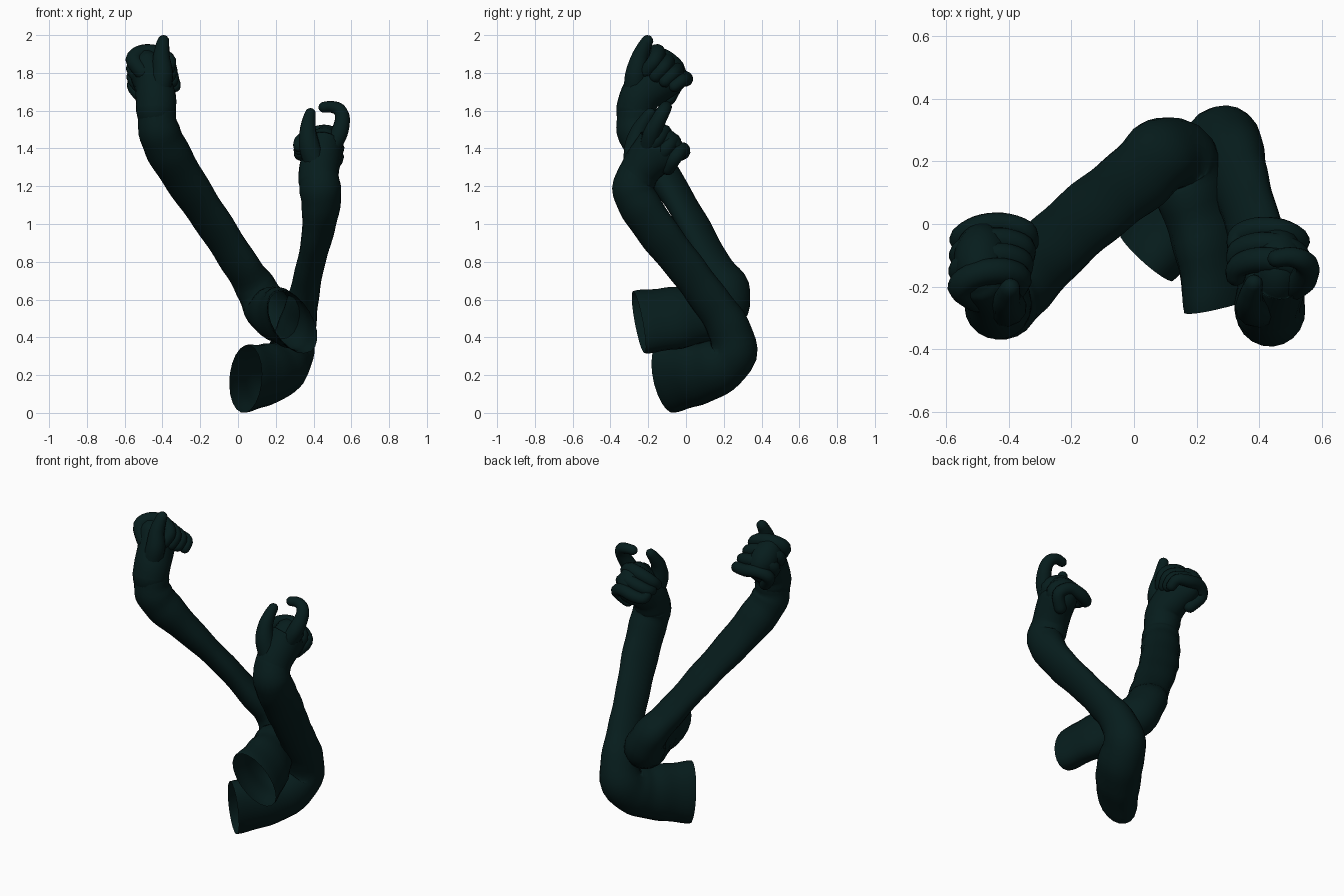
import bpy, bmesh, math
from mathutils import Vector

if "Cube" in bpy.data.objects:
    bpy.data.objects.remove(bpy.data.objects["Cube"])

cloth = bpy.data.materials.new("dark teal cloth")
cloth.use_nodes = True
COLOUR = (0.002, 0.012, 0.012, 1)
cloth.diffuse_color = COLOUR
cloth.node_tree.nodes["Principled BSDF"].inputs["Base Color"].default_value = COLOUR


def spline(values, steps):
    """Catmull-Rom samples through a list of vectors."""
    out = []
    last = len(values) - 1
    for i in range(last):
        a, b = values[max(i - 1, 0)], values[i]
        c, d = values[i + 1], values[min(i + 2, last)]
        for s in range(steps):
            t = s / steps
            out.append(0.5 * (2 * b + (c - a) * t + (2 * a - 5 * b + 4 * c - d) * t * t
                              + (3 * b - a - 3 * c + d) * t ** 3))
    return out + [values[last]]


def tube(name, stations, wide=(0, 0, 1), caps=(True, True), sides=20, steps=5,
         fold=0.0, twist=0.0):
    """Elliptical sweep; a station is x, y, z, wide radius[, narrow radius]."""
    centres = spline([Vector(s[:3]) for s in stations], steps)
    radii = spline([Vector((s[3], s[-1], 0)) for s in stations], steps)
    n = len(centres)
    tangents = [(centres[min(i + 1, n - 1)] - centres[max(i - 1, 0)]).normalized()
                for i in range(n)]
    rings = []
    axis = Vector(wide)
    for i in range(n):
        t = tangents[i]
        axis = (axis - t * axis.dot(t)).normalized()
        axis = axis * math.cos(twist / n) + t.cross(axis) * math.sin(twist / n)
        wobble = 1 + fold * math.sin(i * 1.3)
        rings.append((centres[i], axis.copy(), t.cross(axis),
                      radii[i].x * wobble, radii[i].y * wobble))

    # Rounded ends are extra shrinking rings
    def dome(ring, direction):
        c, u, v, a, b = ring
        return [(c + direction * min(a, b) * math.sin(k), u, v,
                 a * math.cos(k), b * math.cos(k)) for k in (0.5, 1.0, 1.4)]
    if caps[0]:
        rings = dome(rings[0], -tangents[0])[::-1] + rings
    if caps[1]:
        rings += dome(rings[-1], tangents[-1])

    bm = bmesh.new()
    loops = []
    for c, u, v, a, b in rings:
        angles = [2 * math.pi * k / sides for k in range(sides)]
        loops.append([bm.verts.new(c + u * a * math.cos(q) + v * b * math.sin(q))
                      for q in angles])
    for low, high in zip(loops, loops[1:]):
        for k in range(sides):
            m = (k + 1) % sides
            bm.faces.new((low[k], low[m], high[m], high[k]))
    if caps[0]:
        bm.faces.new(loops[0][::-1])
    if caps[1]:
        bm.faces.new(loops[-1])
    mesh = bpy.data.meshes.new(name)
    bm.to_mesh(mesh)
    bm.free()
    mesh.materials.append(cloth)
    mesh.shade_smooth()
    obj = bpy.data.objects.new(name, mesh)
    bpy.context.collection.objects.link(obj)
    return obj


# Sleeves: open at the shoulder, bent at the elbow, ending at the wrist
tube("right_sleeve", [
    (.29, -.25, .48, .185, .105), (.255, -.08, .50, .175, .11), (.195, .08, .52, .15, .115),
    (.15, .20, .56, .13, .12), (.09, .22, .67, .12, .10), (.01, .145, .79, .115, .078),
    (-.12, .045, .99, .115, .07), (-.255, -.075, 1.19, .115, .08), (-.37, -.2, 1.38, .115, .105),
    (-.42, -.26, 1.5, .108), (-.43, -.26, 1.6, .10), (-.432, -.25, 1.67, .10)],
    wide=(.55, 0, -.8), caps=(False, True), fold=.02, twist=1.4)
tube("left_sleeve", [
    (.04, -.105, .18, .185, .108), (.14, .02, .20, .17, .125), (.23, .15, .235, .15, .132),
    (.28, .25, .32, .128, .122), (.312, .22, .46, .115, .10), (.343, .125, .60, .108, .078),
    (.378, .005, .76, .108, .068), (.42, -.13, .93, .115, .075), (.44, -.24, 1.09, .115, .098),
    (.435, -.28, 1.19, .11), (.425, -.25, 1.28, .10)],
    wide=(.2, -.15, .95), caps=(False, True), fold=.015)

# Glove palms with cuffs
tube("right_glove", [
    (-.435, -.265, 1.60, .106), (-.435, -.245, 1.67, .107), (-.45, -.19, 1.74, .125, .10),
    (-.475, -.135, 1.80, .143, .098), (-.49, -.11, 1.83, .132, .085)],
    wide=(0, .8, -.5))
tube("left_glove", [
    (.427, -.27, 1.22, .107), (.428, -.245, 1.28, .106), (.44, -.20, 1.34, .115, .105),
    (.455, -.14, 1.40, .132, .10), (.46, -.125, 1.425, .12, .085)],
    wide=(0, .8, -.5))

# Curled fingers, stacked from the index side to the little finger
for i, label in enumerate(("index", "middle", "ring", "little")):
    y, z, r = -.17 + .05 * i, -.045 * i, .043 - .002 * i
    tube("right_" + label + "_finger", [
        (-.50, y - .07, 1.80 + z, r), (-.553, y - .03, 1.87 + z, r),
        (-.50, y + .01, 1.908 + z, r), (-.42, y + .02, 1.90 + z, r),
        (-.365 + .006 * i, y, 1.86 + z * .75, r * .9),
        (-.38 + .015 * i, y - .04, 1.81 + z * .6, r * .85)], sides=12, steps=4)
    if i:
        y -= .005
        tube("left_" + label + "_finger", [
            (.48, y - .07, 1.43 + z, r), (.525, y - .03, 1.49 + z, r),
            (.47, y + .005, 1.53 + z, r), (.39, y + .01, 1.515 + z, r),
            (.335, y - .01, 1.475 + z * .8, r * .9), (.325, y - .04, 1.43 + z * .4, r * .8)],
            sides=12, steps=4)

# Hooked left index finger
tube("left_index_finger", [
    (.49, -.20, 1.40, .05), (.535, -.18, 1.48, .046), (.553, -.14, 1.56, .039),
    (.535, -.115, 1.605, .035), (.495, -.105, 1.62, .031), (.455, -.11, 1.618, .029)],
    sides=12)

# Thumbs
tube("right_thumb", [
    (-.42, -.27, 1.70, .06), (-.40, -.265, 1.79, .058), (-.405, -.245, 1.88, .046),
    (-.40, -.22, 1.94, .037), (-.395, -.205, 1.968, .032)], sides=12)
tube("left_thumb", [
    (.41, -.27, 1.32, .06), (.38, -.27, 1.41, .056), (.37, -.25, 1.49, .044),
    (.375, -.215, 1.55, .035), (.383, -.19, 1.585, .029)], sides=12)
